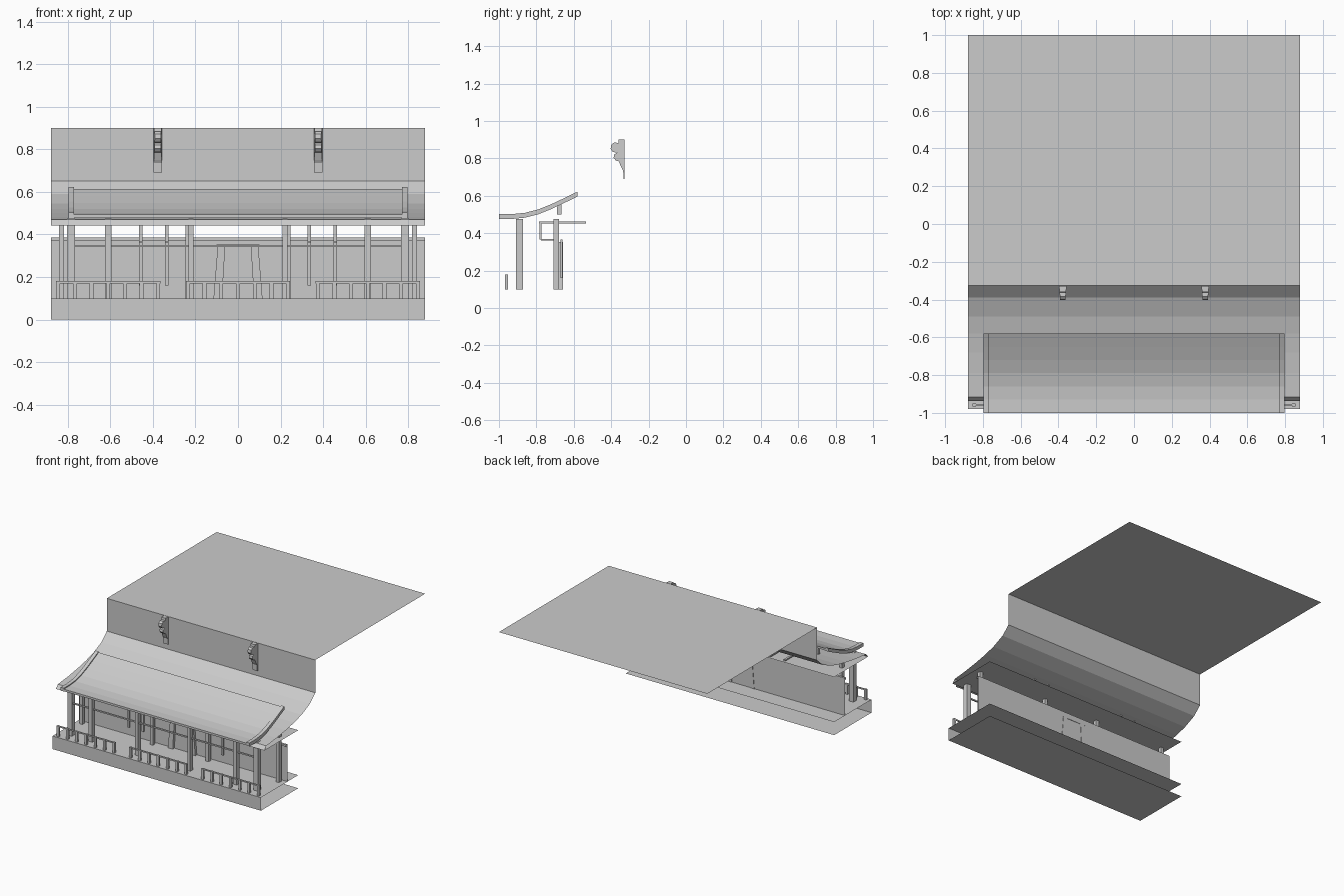
import bpy

W = 0.88  # half width of the facade


def mesh(name, verts, faces):
    me = bpy.data.meshes.new(name)
    me.from_pydata(verts, [], faces)
    me.update()
    ob = bpy.data.objects.new(name, me)
    bpy.context.collection.objects.link(ob)
    return ob


def sweep(name, prof, x0, x1, closed=False, caps=False):
    """Extrude a (y, z) profile along x."""
    n = len(prof)
    verts = [(x0, y, z) for y, z in prof] + [(x1, y, z) for y, z in prof]
    faces = [(i, (i + 1) % n, (i + 1) % n + n, i + n)
             for i in range(n if closed else n - 1)]
    if caps:
        faces += [tuple(range(n))[::-1], tuple(range(n, 2 * n))]
    return mesh(name, verts, faces)


def box(name, x0, x1, y0, y1, z0, z1, caps=True):
    return sweep(name, [(y0, z0), (y0, z1), (y1, z1), (y1, z0)], x0, x1, True, caps)


def post(name, x, w, y0, y1, z0, z1):
    return box(name, x - w / 2, x + w / 2, y0, y1, z0, z1)


# Open sheets: platform, back wall, upper wall with flat roof
sweep("platform", [(-0.53, 0), (-0.98, 0), (-0.98, 0.1), (-0.53, 0.1)], -W, W)
sweep("back_wall", [(-0.66, 0.1), (-0.66, 0.37)], -W, W)
sweep("upper_wall_and_flat_roof", [(-0.325, 0.65), (-0.325, 0.9), (1, 0.9)], -W, W)

# Curved lower roof with front lip and ceiling
sweep("curved_roof", [(-0.325, 0.65), (-0.39, 0.59), (-0.49, 0.545), (-0.58, 0.52),
                      (-0.68, 0.50), (-0.79, 0.483), (-0.915, 0.47),
                      (-0.938, 0.443), (-0.53, 0.443)], -W, W)

# Raised awning above the roof, with thicker end trims
curve = [(-1.0, 0.482), (-0.93, 0.482), (-0.86, 0.489), (-0.79, 0.507),
         (-0.72, 0.535), (-0.65, 0.568), (-0.58, 0.602)]


def slab(name, x0, x1, lo, hi):
    prof = [(y, z + lo) for y, z in curve] + [(y, z + hi) for y, z in reversed(curve)]
    sweep(name, prof, x0, x1, True, True)


slab("awning", -0.775, 0.775, -0.004, 0.012)
for s in (-1, 1):
    a, b = sorted((s * 0.77, s * 0.797))
    slab("awning_trim", a, b, -0.006, 0.02)
    post("awning_support", s * 0.4, 0.5, -0.69, -0.665, 0.5, 0.557)

# Posts
for s in (-1, 1):
    for x, w in ((0.785, 0.036), (0.61, 0.03), (0.22, 0.024)):
        post("front_post", s * x, w, -0.908, -0.872, 0.1, 0.475)
    for x in (0.83, 0.235):
        post("rear_post", s * x, 0.024, -0.708, -0.68, 0.1, 0.475)

# Long rails, open ended
box("front_rail", -0.8, 0.8, -0.895, -0.885, 0.34, 0.35, False)
box("wall_rail", -W, W, -0.675, -0.66, 0.37, 0.385, False)

# Angled conduits and wall strips
for s in (-1, 1):
    for x in (0.457, 0.335):
        post("conduit_top", s * x, 0.016, -0.785, -0.535, 0.452, 0.462)
        post("conduit_drop", s * x, 0.016, -0.783, -0.773, 0.365, 0.455)
        post("conduit_return", s * x, 0.016, -0.775, -0.68, 0.362, 0.37)
        post("wall_strip", s * x, 0.016, -0.672, -0.66, 0.16, 0.365)

# Doorway: slanted jambs and lintel
for s in (-1, 1):
    quad = [(0.115, 0.1), (0.095, 0.35), (0.06, 0.35), (0.075, 0.1)]
    v = [(s * x, y, z) for y in (-0.68, -0.657) for x, z in quad]
    f = [(0, 1, 2, 3), (7, 6, 5, 4)] + [(i, i + 4, (i + 1) % 4 + 4, (i + 1) % 4)
                                       for i in range(4)]
    mesh("door_jamb", v, f)
box("door_lintel", -0.1, 0.1, -0.68, -0.657, 0.34, 0.352)

# Low fence in three groups
for cx in (-0.61, 0, 0.61):
    box("fence_rail", cx - 0.245, cx + 0.245, -0.962, -0.954, 0.17, 0.18)
    for i in range(7):
        post("fence_post", cx - 0.235 + i * 0.47 / 6, 0.018, -0.967, -0.951, 0.1, 0.18)

# Scrolled brackets on the upper wall
bracket = [(-0.328, 0.9), (-0.36, 0.9), (-0.362, 0.883), (-0.385, 0.884), (-0.4, 0.872),
           (-0.403, 0.85), (-0.392, 0.835), (-0.37, 0.83), (-0.384, 0.82), (-0.387, 0.803),
           (-0.375, 0.788), (-0.36, 0.785), (-0.345, 0.75), (-0.336, 0.735),
           (-0.334, 0.69), (-0.328, 0.69)]
for s in (-1, 1):
    ob = sweep("wall_bracket", bracket, s * 0.377 - 0.02, s * 0.377 + 0.02, True, True)
    for v in ob.data.vertices:  # narrow toward the front
        k = 1 - 0.3 * min(1, (-0.328 - v.co.y) / 0.07)
        v.co.x = s * 0.377 + (v.co.x - s * 0.377) * k
